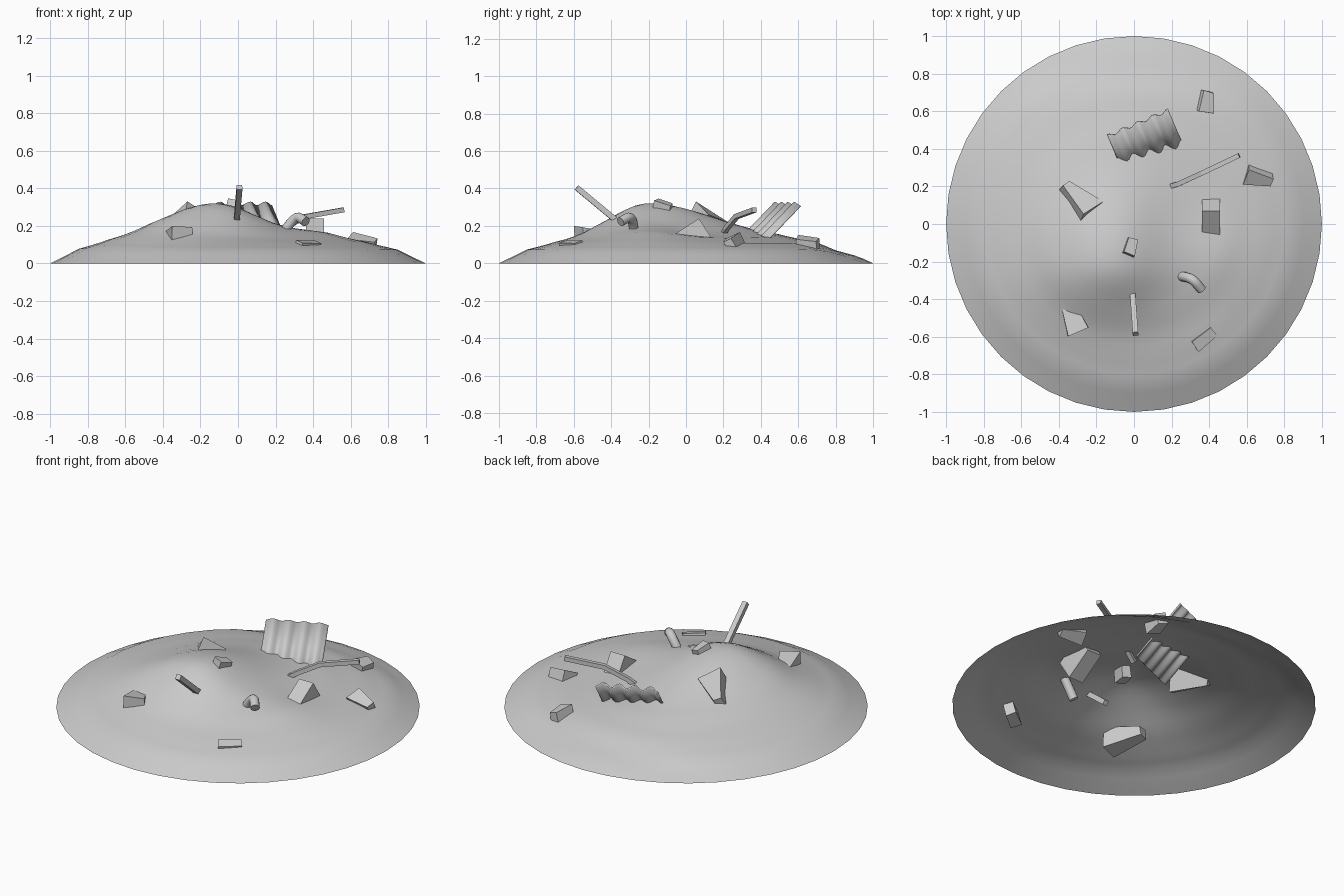
import bpy, bmesh, math, random
from mathutils import Vector, Euler

if "Cube" in bpy.data.objects:
    bpy.data.objects.remove(bpy.data.objects["Cube"])

random.seed(4)


def make(name, verts, faces, smooth=False):
    me = bpy.data.meshes.new(name)
    me.from_pydata([tuple(v) for v in verts], [], faces)
    bm = bmesh.new()
    bm.from_mesh(me)
    if len(faces) < 100:
        bmesh.ops.recalc_face_normals(bm, faces=bm.faces)
    bm.to_mesh(me)
    bm.free()
    ob = bpy.data.objects.new(name, me)
    bpy.context.collection.objects.link(ob)
    for p in me.polygons:
        p.use_smooth = smooth
    return ob


# Mound: open height-field disc with an off-centre peak
PROFILE = [(0, .13), (.5, .13), (.7, .107), (.85, .073), (1, 0)]


def height(x, y):
    r = min(1, math.hypot(x, y))
    z = 0
    for (a, za), (b, zb) in zip(PROFILE, PROFILE[1:]):
        if a <= r <= b:
            z = za + (zb - za) * (r - a) / (b - a)
    dx, dy = x + .12, y + .20
    sx = .27 if dx < 0 else .23
    sy = .20 if dy < 0 else .35
    fade = min(1, (1 - r) / .15)
    z += fade * .19 * math.exp(-(dx / sx) ** 2 / 2 - (dy / sy) ** 2 / 2)
    z += fade * .03 * math.exp(-((x - .42) ** 2 + (y + .18) ** 2) / .045)
    z -= fade * .02 * math.exp(-((y - .83) / .09) ** 2)
    return z


SEG, RINGS = 40, 20
verts = [(0, 0, height(0, 0))]
for i in range(1, RINGS + 1):
    for k in range(SEG):
        a = 2 * math.pi * k / SEG
        x, y = math.cos(a) * i / RINGS, math.sin(a) * i / RINGS
        verts.append((x, y, height(x, y) if i < RINGS else 0))
faces = [(0, 1 + k, 1 + (k + 1) % SEG) for k in range(SEG)]
for i in range(RINGS - 1):
    for k in range(SEG):
        a, b = 1 + i * SEG + k, 1 + i * SEG + (k + 1) % SEG
        faces.append((a, a + SEG, b + SEG, b))
make("mound", verts, faces, True)


# Rubble chunks: boxes whose +x end is tapered, slightly irregular
def chunk(name, loc, size, rot, taper=1.0, jitter=.08):
    e = Euler([math.radians(d) for d in rot])
    vs = []
    for sx in (-.5, .5):
        for sy, sz in ((-.5, -.5), (.5, -.5), (.5, .5), (-.5, .5)):
            t = taper if sx > 0 else 1
            v = Vector((sx * size[0], sy * size[1] * t, sz * size[2] * t))
            v += Vector([random.uniform(-.5, .5) * jitter * s for s in size])
            v.rotate(e)
            vs.append(v + Vector(loc))
    make(name, vs, [(0, 1, 2, 3), (4, 5, 6, 7), (0, 1, 5, 4),
                    (1, 2, 6, 5), (2, 3, 7, 6), (3, 0, 4, 7)])


chunk("rubble_wedge", (-.30, .13, .215), (.20, .14, .15), (28, 8, 132), .35)
chunk("rubble_slab", (-.335, -.475, .13), (.22, .12, .13), (0, 0, 110), .5)
chunk("rubble_peak", (-.025, -.125, .28), (.09, .065, .11), (10, 12, 75), .8)
chunk("rubble_block", (.41, .03, .125), (.095, .19, .15), (33, 0, 0), 1, 0)
chunk("rubble_front", (.37, -.605, .075), (.13, .065, .09), (15, 0, 38), .9, .05)
chunk("rubble_right", (.665, .25, .105), (.14, .09, .09), (25, 5, -15), .55)
chunk("rubble_back", (.385, .65, .095), (.11, .085, .09), (15, 0, 80), .7)


# Swept bars: polygon section along a short path
def sweep(name, path, ry, rz, sides, phase=0, smooth=False):
    path = [Vector(p) for p in path]
    vs, fs = [], []
    for i, p in enumerate(path):
        t = (path[min(i + 1, len(path) - 1)] - path[max(i - 1, 0)]).normalized()
        s = t.cross(Vector((0, 0, 1))).normalized()
        u = s.cross(t)
        for k in range(sides):
            a = 2 * math.pi * k / sides + phase
            vs.append(p + s * math.cos(a) * ry + u * math.sin(a) * rz)
    for i in range(len(path) - 1):
        for k in range(sides):
            a, b = i * sides + k, i * sides + (k + 1) % sides
            fs.append((a, b, b + sides, a + sides))
    fs += [tuple(range(sides)), tuple(range(len(vs) - sides, len(vs)))]
    ob = make(name, vs, fs)
    if smooth:
        bpy.context.view_layer.objects.active = ob
        ob.select_set(True)
        bpy.ops.object.shade_smooth_by_angle(angle=math.radians(40))
        ob.select_set(False)


# Leaning post and bent beam
sweep("post", [(-.015, -.26, .135), (.008, -.585, .405)], .021, .021, 4, math.pi / 4)
sweep("bent_beam", [(.16, .19, .13), (.24, .215, .185), (.36, .27, .25), (.56, .365, .285)],
      .018, .018, 4, math.pi / 4)

# Elbow pipe
pipe = [Vector((.205, -.27, .08))]
a, b, c = Vector((.26, -.28, .19)), Vector((.31, -.285, .262)), Vector((.335, -.32, .24))
for i in range(6):
    t = i / 5
    pipe.append(a * (1 - t) ** 2 + b * 2 * t * (1 - t) + c * t * t)
pipe.append(Vector((.36, -.35, .222)))
sweep("elbow_pipe", pipe, .026, .026, 12, 0, True)

# Corrugated sheet leaning out of the back slope
along = Vector((.92, .39, 0)).normalized()
down = Vector((.28, -.66, -.69)).normalized()
nrm = along.cross(down).normalized()
N = 32
sv = []
for i in range(N + 1):
    w = (i / N - .5) * .35
    off = nrm * .013 * math.cos(8 * math.pi * i / N)
    for d in (-.19, .19):
        sv.append(Vector((.075, .41, .185)) + along * w + down * d + off)
sheet = make("corrugated_sheet", sv,
             [(2 * i, 2 * i + 1, 2 * i + 3, 2 * i + 2) for i in range(N)], True)
m = sheet.modifiers.new("thickness", 'SOLIDIFY')
m.thickness, m.offset = .008, 0
